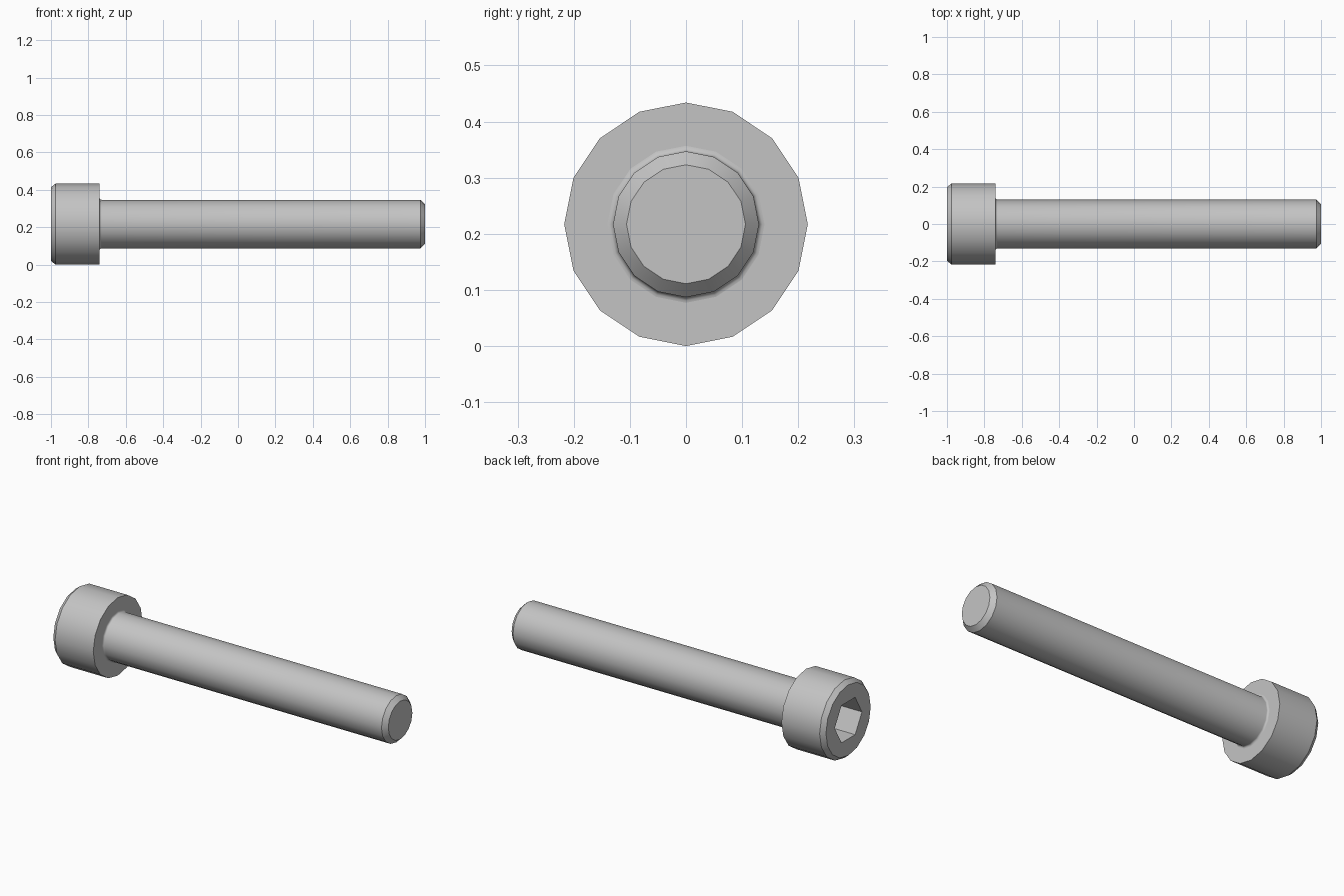
import bpy, bmesh
from math import sin, cos, pi

SIDES = 16
HEAD_R = 0.217      # head radius, also the height of the axis
SHANK_R = 0.13
FILLET = 0.01
SEAT_X = -0.74      # underside of the head
SOCKET_R = 0.12     # hexagon corner radius
SOCKET_DEPTH = 0.13

if "Cube" in bpy.data.objects:
    bpy.data.objects.remove(bpy.data.objects["Cube"], do_unlink=True)

steel = bpy.data.materials.new("steel_grey")
steel.use_nodes = True
grey = (0.55, 0.55, 0.55, 1)
steel.diffuse_color = grey
steel.node_tree.nodes["Principled BSDF"].inputs["Base Color"].default_value = grey


def ring(bm, x, radius, sides=SIDES):
    """Ring of vertices around the screw axis, with corners on the y axis."""
    return [bm.verts.new((x, radius * cos(2 * pi * i / sides),
                          HEAD_R + radius * sin(2 * pi * i / sides)))
            for i in range(sides)]


def skin(bm, rings):
    """Join consecutive rings with quads."""
    for a, b in zip(rings, rings[1:]):
        n = len(a)
        for i in range(n):
            j = (i + 1) % n
            bm.faces.new((a[i], a[j], b[j], b[i]))


def loop_edges(bm, verts):
    return [bm.edges.get((v, verts[i - 1])) for i, v in enumerate(verts)]


def finish(bm, name):
    bmesh.ops.recalc_face_normals(bm, faces=bm.faces)
    mesh = bpy.data.meshes.new(name)
    bm.to_mesh(mesh)
    bm.free()
    mesh.materials.append(steel)
    obj = bpy.data.objects.new(name, mesh)
    bpy.context.collection.objects.link(obj)
    bpy.ops.object.select_all(action='DESELECT')
    obj.select_set(True)
    bpy.context.view_layer.objects.active = obj
    bpy.ops.object.shade_smooth_by_angle(angle=pi / 6)


# Head: chamfered cylinder, open where the shank joins it
bm = bmesh.new()
face_rim = ring(bm, -1, 0.197)
skin(bm, [face_rim, ring(bm, -0.975, HEAD_R), ring(bm, SEAT_X, HEAD_R),
          ring(bm, SEAT_X, SHANK_R + FILLET)])
# Hexagon socket sunk into the head
socket_rim = ring(bm, -1, SOCKET_R, 6)
socket_floor = ring(bm, -1 + SOCKET_DEPTH, SOCKET_R, 6)
skin(bm, [socket_rim, socket_floor])
bm.faces.new(socket_floor)
bmesh.ops.triangle_fill(bm, use_beauty=True, normal=(-1, 0, 0),
                        edges=loop_edges(bm, face_rim) + loop_edges(bm, socket_rim))
finish(bm, "head")

# Shank: small fillet under the head, plain rod, chamfered tip
bm = bmesh.new()
rings = []
for k in range(5):
    t = k * pi / 8
    rings.append(ring(bm, SEAT_X + FILLET * (1 - cos(t)),
                      SHANK_R + FILLET * (1 - sin(t))))
rings += [ring(bm, 0.975, SHANK_R), ring(bm, 1, 0.106)]
skin(bm, rings)
bm.faces.new(rings[-1])
finish(bm, "shank")
